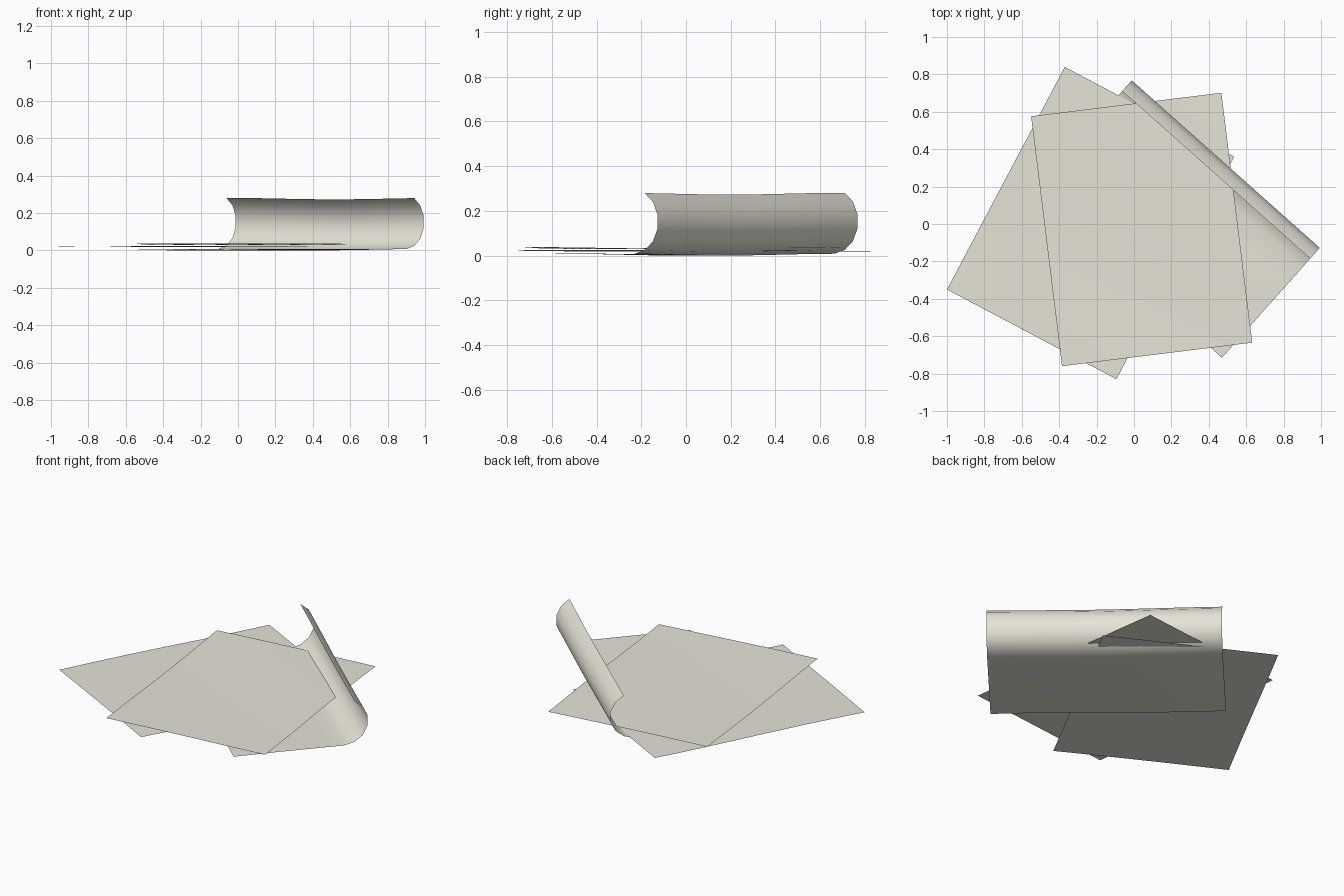
import bpy, bmesh, math
from mathutils import Vector

if "Cube" in bpy.data.objects:
    bpy.data.objects.remove(bpy.data.objects["Cube"])

paper = bpy.data.materials.new("warm white paper")
paper.diffuse_color = (0.82, 0.79, 0.70, 1)
paper.use_nodes = True
paper.node_tree.nodes["Principled BSDF"].inputs["Base Color"].default_value = paper.diffuse_color

LENGTH, WIDTH = 1.346, 1.025
STEPS = 12


def sheet(name, start, end, profile, wave, phase):
    """Sweep a (distance, height) profile along the long edge start -> end."""
    start, end = Vector(start), Vector(end)
    u = (end - start).normalized()
    v = Vector((u.y, -u.x))
    bm = bmesh.new()
    rows = []
    for i in range(STEPS + 1):
        t = i / STEPS
        row = []
        for d, z in profile:
            p = start + u * LENGTH * t + v * d
            ripple = wave * math.sin(phase + 5.5 * t + 2.5 * d)
            row.append(bm.verts.new((p.x, p.y, z + ripple)))
        rows.append(row)
    for a, b in zip(rows, rows[1:]):
        for j in range(len(profile) - 1):
            bm.faces.new((a[j], a[j + 1], b[j + 1], b[j]))
    bmesh.ops.recalc_face_normals(bm, faces=bm.faces)
    # every sheet's flat area faces upward
    bm.normal_update()
    bm.faces.ensure_lookup_table()
    if bm.faces[0].normal.z < 0:
        bmesh.ops.reverse_faces(bm, faces=bm.faces)
    for f in bm.faces:
        f.smooth = True
    me = bpy.data.meshes.new(name)
    bm.to_mesh(me)
    bm.free()
    me.materials.append(paper)
    ob = bpy.data.objects.new(name, me)
    bpy.context.collection.objects.link(ob)
    return ob


def flat(z, width=WIDTH, n=8):
    return [(width * i / n, z) for i in range(n + 1)]


# bottom sheet: flat area followed by an arc curling up and back
R = 0.142
flat_width = 0.79 - R
turn = math.radians(154)
curled = flat(0.004, flat_width, 6)
curled += [(flat_width + R * math.sin(turn * k / 6),
            0.007 + R * (1 - math.cos(turn * k / 6))) for k in range(1, 7)]
sheet("curled_bottom_sheet", (0.47, -0.715), (-0.535, 0.18), curled, 0.004, 0.6)

# two flat loose sheets lying on top at different angles
sheet("middle_sheet", (-1.0, -0.35), (-0.37, 0.84), flat(0.021), 0.003, 0.0)
sheet("top_sheet", (-0.385, -0.76), (-0.55, 0.575), flat(0.034), 0.004, 1.5)
